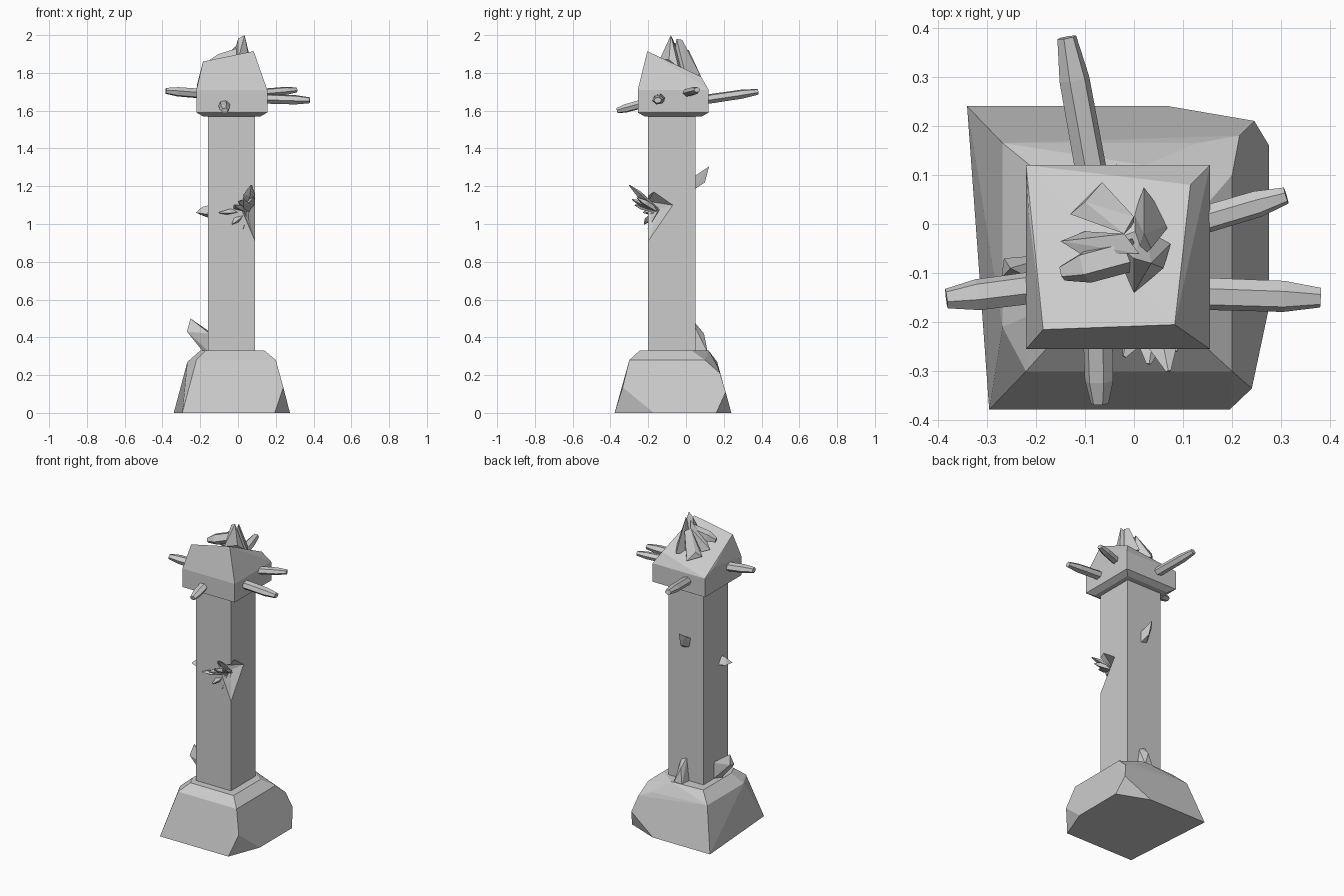
import bpy, bmesh, math
from mathutils import Vector


def hull(name, pts):
    """Flat-faced rock: convex hull of a few corner points."""
    bm = bmesh.new()
    for p in pts:
        bm.verts.new(p)
    res = bmesh.ops.convex_hull(bm, input=bm.verts)
    junk = [g for g in set(res["geom_interior"] + res["geom_unused"])
            if isinstance(g, bmesh.types.BMVert)]
    bmesh.ops.delete(bm, geom=junk, context='VERTS')
    bmesh.ops.dissolve_limit(bm, angle_limit=math.radians(2), verts=bm.verts, edges=bm.edges)
    bmesh.ops.recalc_face_normals(bm, faces=bm.faces)
    me = bpy.data.meshes.new(name)
    bm.to_mesh(me)
    bm.free()
    ob = bpy.data.objects.new(name, me)
    bpy.context.collection.objects.link(ob)
    return ob


def crystal(name, a, b, rings, sides=6, squash=1.0, turn=0.0):
    """Faceted rod from a to b; rings = (fraction along, radius)."""
    a, b = Vector(a), Vector(b)
    d = (b - a).normalized()
    ref = Vector((0, 0, 1)) if abs(d.z) < 0.9 else Vector((1, 0, 0))
    u = d.cross(ref).normalized()
    v = d.cross(u)
    pts = []
    for t, r in rings:
        if r == 0:
            pts.append(a.lerp(b, t))
            continue
        for i in range(sides):
            w = turn + 2 * math.pi * i / sides
            pts.append(a.lerp(b, t) + u * r * math.cos(w) + v * r * squash * math.sin(w))
    return hull(name, pts)


def box(x0, x1, y0, y1, z):
    return [(x, y, z) for x in (x0, x1) for y in (y0, y1)]


# Rough plinth with two chipped corners
hull("plinth", [
    (-0.34, 0.24, 0), (0.07, 0.24, 0), (0.275, 0.16, 0), (0.275, -0.17, 0),
    (0.195, -0.378, 0), (-0.295, -0.378, 0),
    (0.24, -0.335, 0.135), (0.245, 0.21, 0.11),
    (-0.268, 0.165, 0.27), (0.13, 0.165, 0.25), (0.215, 0.18, 0.21), (0.2, 0.1, 0.28),
    (0.2, -0.3, 0.28), (-0.22, -0.3, 0.28), (-0.268, -0.21, 0.27),
    (-0.2, 0.11, 0.33), (0.02, 0.12, 0.33), (0.14, 0.03, 0.33),
    (0.14, -0.245, 0.33), (-0.17, -0.245, 0.33), (-0.2, -0.18, 0.33)])

# Square shaft with a broken corner
shaft = hull("shaft", box(-0.16, 0.09, -0.2, 0.05, 0.3) + box(-0.16, 0.09, -0.2, 0.05, 1.6))
cutter = hull("shaft_chip_cutter", [
    (0.09, -0.2, 0.91), (0.09, -0.07, 1.1), (0.09, -0.17, 1.17), (0.0, -0.2, 1.12),
    (0.045, -0.14, 1.08), (0.2, -0.32, 1.1)])
cutter.hide_render = True
cutter.hide_viewport = True
cut = shaft.modifiers.new("chip", 'BOOLEAN')
cut.operation = 'DIFFERENCE'
cut.solver = 'EXACT'
cut.object = cutter

# Capital block with a slanted broken top
hull("capital", box(-0.185, 0.12, -0.22, 0.085, 1.57) + box(-0.22, 0.155, -0.255, 0.12, 1.59)
     + box(-0.22, 0.155, -0.255, 0.12, 1.71)
     + [(-0.185, -0.215, 1.86), (0.083, -0.205, 1.915), (0.115, 0.08, 1.78), (-0.215, 0.025, 1.745)])

# Crystal rods around the capital
rods = {
    "rod_right_front": ((0.08, -0.14, 1.665), (0.38, -0.15, 1.655), 0.034),
    "rod_right_back": ((0.08, -0.01, 1.69), (0.31, 0.058, 1.71), 0.029),
    "rod_left": ((-0.13, -0.12, 1.685), (-0.382, -0.152, 1.705), 0.034),
    "rod_back": ((-0.075, 0.04, 1.65), (-0.137, 0.38, 1.70), 0.033),
    "rod_front": ((-0.075, -0.18, 1.65), (-0.07, -0.365, 1.60), 0.031),
}
for name, (a, b, r) in rods.items():
    crystal(name, a, b, [(0, r), (0.75, r * 0.95), (1, r * 0.6)], 6, 0.8, 0.2)

# Jagged crystal crown
hull("crown_peak", [(0.035, -0.08, 2.0), (0.0, -0.07, 1.98), (0.075, -0.04, 1.83), (0.0, -0.14, 1.87),
                    (0.06, -0.09, 1.87), (0.02, 0.0, 1.78), (-0.05, -0.03, 1.8)])
hull("crown_back_shard", [(0.02, -0.02, 1.975), (0.035, -0.05, 1.98), (0.02, 0.075, 1.79),
                          (0.075, 0.0, 1.78), (0.0, 0.02, 1.78), (0.0, -0.08, 1.8)])
hull("crown_rear_left_shard", [(0.0, 0.015, 1.92), (-0.02, -0.02, 1.93), (-0.065, 0.085, 1.77),
                               (-0.13, 0.02, 1.79), (-0.1, 0.045, 1.82), (0.0, 0.0, 1.75)])
hull("crown_left_shard", [(0.01, -0.06, 1.96), (-0.02, -0.02, 1.93), (-0.15, -0.035, 1.82),
                          (-0.11, -0.06, 1.85), (-0.1, -0.015, 1.8), (0.0, -0.05, 1.8)])
crystal("crown_front_left_shard", (0.0, -0.06, 1.90), (-0.13, -0.095, 1.86),
        [(0, 0.035), (0.75, 0.035), (1.12, 0.017)], 5, 1.0, 0.5)

# Fan of crystals growing from the broken corner
root = Vector((0.04, -0.15, 1.07))
tips = [(0.07, -0.30, 1.205), (0.085, -0.26, 1.14), (0.03, -0.285, 1.13),
        (-0.02, -0.27, 1.10), (-0.10, -0.225, 1.06), (-0.03, -0.22, 1.0), (0.025, -0.20, 0.975)]
for i, t in enumerate(tips):
    crystal(f"corner_crystal_{i + 1}", root, t, [(0, 0.022), (0.65, 0.03), (1, 0.005)], 4, 0.55, i * 0.7)

# Small shards on the shaft sides
hull("lower_left_shard", [(-0.15, -0.12, 0.32), (-0.15, -0.06, 0.32), (-0.19, -0.1, 0.33), (-0.15, -0.14, 0.42),
                          (-0.15, -0.06, 0.43), (-0.27, -0.11, 0.43), (-0.265, -0.07, 0.44), (-0.252, -0.09, 0.5)])
hull("lower_back_shard", [(-0.06, 0.04, 0.32), (0.02, 0.04, 0.32), (-0.05, 0.115, 0.32), (0.01, 0.115, 0.32),
                          (-0.03, 0.095, 0.42), (-0.04, 0.045, 0.48), (0.0, 0.045, 0.46)])
hull("upper_back_shard", [(-0.06, 0.04, 1.19), (-0.01, 0.04, 1.18), (-0.07, 0.04, 1.25), (-0.01, 0.04, 1.25),
                          (-0.035, 0.122, 1.305), (-0.06, 0.09, 1.28), (-0.03, 0.1, 1.22)])
hull("upper_left_shard", [(-0.15, -0.18, 1.05), (-0.15, -0.1, 1.05), (-0.15, -0.14, 1.1), (-0.15, -0.14, 1.03),
                          (-0.222, -0.16, 1.06), (-0.2, -0.12, 1.05), (-0.19, -0.14, 1.09)])
